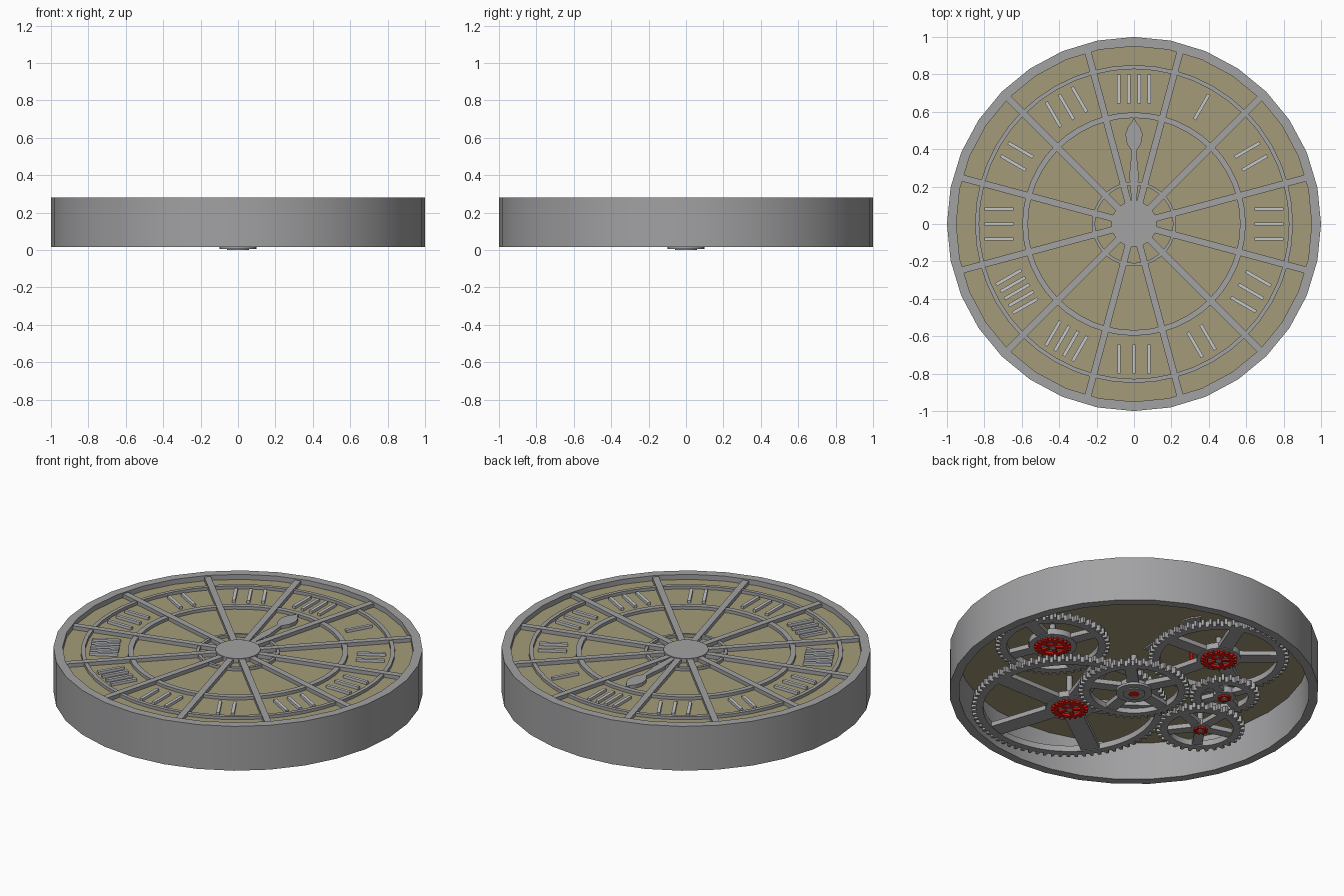
import bpy, bmesh, math
from mathutils import Matrix, Vector

if "Cube" in bpy.data.objects:
    bpy.data.objects.remove(bpy.data.objects["Cube"])

def material(name, rgb):
    m = bpy.data.materials.new(name)
    m.diffuse_color = (*rgb, 1)
    m.use_nodes = True
    m.node_tree.nodes["Principled BSDF"].inputs["Base Color"].default_value = m.diffuse_color
    return m

GREY = material("steel_grey", (0.36, 0.36, 0.37))
OLIVE = material("aged_brass", (0.37, 0.33, 0.19))
PALE = material("pale_silver", (0.56, 0.57, 0.60))
RED = material("ruby_red", (0.90, 0.01, 0.005))

def finish(name, bm, mat, smooth=False):
    bmesh.ops.recalc_face_normals(bm, faces=bm.faces)
    me = bpy.data.meshes.new(name)
    bm.to_mesh(me)
    bm.free()
    me.materials.append(mat)
    ob = bpy.data.objects.new(name, me)
    bpy.context.collection.objects.link(ob)
    if smooth:
        bpy.ops.object.select_all(action='DESELECT')
        ob.select_set(True)
        bpy.context.view_layer.objects.active = ob
        bpy.ops.object.shade_smooth_by_angle(angle=math.radians(35))
    return ob

def circle(r, n):
    return [(r * math.cos(math.tau * i / n), r * math.sin(math.tau * i / n)) for i in range(n)]

def toothed(r, depth, teeth):
    """Gear outline with four points per tooth."""
    pts = []
    for i in range(teeth):
        for f, rad in ((0, r - depth), (0.42, r - depth), (0.54, r), (0.88, r)):
            a = math.tau * (i + f) / teeth
            pts.append((rad * math.cos(a), rad * math.sin(a)))
    return pts

def add_band(bm, outer, inner, z0, z1, c=(0, 0)):
    """Closed ring between two outlines of equal point count."""
    loops = [[bm.verts.new((x + c[0], y + c[1], z)) for x, y in pts]
             for pts, z in ((outer, z0), (outer, z1), (inner, z1), (inner, z0))]
    n = len(outer)
    for a, b in zip(loops, loops[1:] + loops[:1]):
        for i in range(n):
            bm.faces.new((a[i], a[(i + 1) % n], b[(i + 1) % n], b[i]))

def add_plate(bm, pts, z0, z1, c=(0, 0)):
    """Extruded flat outline."""
    lo, hi = ([bm.verts.new((x + c[0], y + c[1], z)) for x, y in pts] for z in (z0, z1))
    bm.faces.new(lo[::-1])
    bm.faces.new(hi)
    n = len(pts)
    for i in range(n):
        bm.faces.new((lo[i], lo[(i + 1) % n], hi[(i + 1) % n], hi[i]))

def add_bar(bm, r0, r1, width, angle, z0, z1, c=(0, 0), shift=0):
    """Straight bar running outward at an angle."""
    h = width / 2
    rot = Matrix.Rotation(angle, 2)
    pts = [rot @ Vector(p) for p in ((r0, shift - h), (r1, shift - h), (r1, shift + h), (r0, shift + h))]
    add_plate(bm, [tuple(p) for p in pts], z0, z1, c)

# Case wall and dial
bm = bmesh.new()
add_band(bm, circle(1.0, 32), circle(0.95, 32), 0.015, 0.28)
finish("case_wall", bm, GREY, True)
bm = bmesh.new()
add_plate(bm, circle(0.955, 32), 0.24, 0.25)
finish("dial", bm, OLIVE)

# Lattice: concentric rings, twelve dividers, centre cap
for name, ro, ri in (("outer_ring", 0.85, 0.828), ("middle_ring", 0.597, 0.567), ("inner_ring", 0.225, 0.208)):
    bm = bmesh.new()
    add_band(bm, circle(ro, 48), circle(ri, 48), 0.249, 0.268)
    finish(name, bm, GREY, True)
for k in range(12):
    bm = bmesh.new()
    add_bar(bm, 0.10, 0.965, 0.036, math.radians(15 + 30 * k), 0.249, 0.272)
    finish("divider", bm, GREY)
bm = bmesh.new()
add_plate(bm, circle(0.122, 32), 0.249, 0.276)
finish("centre_cap", bm, GREY, True)

# Hour markers: plain groups of radial strokes, clockwise from one
for hour, strokes in enumerate((1, 2, 3, 3, 2, 3, 4, 5, 3, 2, 3, 4), 1):
    bm = bmesh.new()
    gap = 0.08 if strokes < 4 else 0.22 / strokes
    for i in range(strokes):
        add_bar(bm, 0.645, 0.80, 0.018, math.radians(90 - 30 * hour), 0.249, 0.266,
                shift=(i - (strokes - 1) / 2) * gap)
    finish("hour_marker", bm, PALE)

# Hand: tapered stem with a rounded leaf
half = [(0.012, 0.10), (0.025, 0.26), (0.012, 0.39), (0.038, 0.43), (0.046, 0.48), (0.032, 0.52), (0.012, 0.545)]
bm = bmesh.new()
add_plate(bm, half + [(0, 0.57)] + [(-x, y) for x, y in reversed(half)], 0.232, 0.270)
finish("hour_hand", bm, GREY)

# Gear train: centre, radius, teeth, bottom z, spokes, hub radius, red pinion radius
TRAIN = (
    ((0.12, -0.40), 0.53, 76, 0.045, 5, 0.130, 0.100),
    ((0.55, -0.03), 0.31, 46, 0.110, 4, 0.130, 0.100),
    ((0.00, 0.00), 0.30, 46, 0.020, 5, 0.085, 0.025),
    ((-0.23, 0.44), 0.38, 56, 0.110, 5, 0.120, 0.100),
    ((-0.57, -0.12), 0.24, 32, 0.045, 5, 0.055, 0.038),
    ((-0.48, 0.19), 0.19, 28, 0.075, 4, 0.060, 0.035),
)
for k, (c, r, teeth, z, spokes, hub, pinion) in enumerate(TRAIN):
    t = 0.035
    bm = bmesh.new()
    add_band(bm, toothed(r, 0.024, teeth), circle(r - 0.062, teeth * 4), z, z + t, c)
    finish("gear_rim", bm, GREY)
    bm = bmesh.new()
    for i in range(spokes):
        add_bar(bm, hub * 0.8, r - 0.05, 0.17 * r ** 0.8, math.tau * i / spokes + 0.4 * k,
                z + 0.004, z + t - 0.004, c)
    finish("gear_spokes", bm, GREY)
    bm = bmesh.new()
    add_plate(bm, circle(hub, 24), z, z + t, c)
    add_plate(bm, circle(0.016, 12), z - 0.012, 0.241, c)
    finish("gear_hub", bm, GREY, True)
    # Red pinion with spokes on the underside of the hub
    if k == 2:
        continue
    n = 20 if pinion > 0.05 else 10
    bm = bmesh.new()
    add_band(bm, toothed(pinion, pinion * 0.16, n), circle(pinion * 0.62, n * 4), z - 0.012, z + 0.002, c)
    for i in range(5):
        add_bar(bm, 0.012, pinion * 0.7, pinion * 0.22, math.tau * i / 5, z - 0.010, z + 0.001, c)
    finish("red_pinion", bm, RED)

# Loose red pinion beside the largest upper gear
bm = bmesh.new()
add_plate(bm, toothed(0.03, 0.006, 10), 0.12, 0.145, (-0.18, 0.27))
add_plate(bm, circle(0.012, 10), 0.145, 0.241, (-0.18, 0.27))
finish("small_red_pinion", bm, RED)

# Stepped boss under the centre gear with a red bearing
bm = bmesh.new()
add_band(bm, circle(0.098, 32), circle(0.03, 32), 0.006, 0.020)
add_band(bm, circle(0.06, 32), circle(0.03, 32), 0.0, 0.007)
finish("centre_boss", bm, GREY, True)
bm = bmesh.new()
add_plate(bm, circle(0.03, 16), 0.002, 0.02)
finish("centre_bearing", bm, RED)
